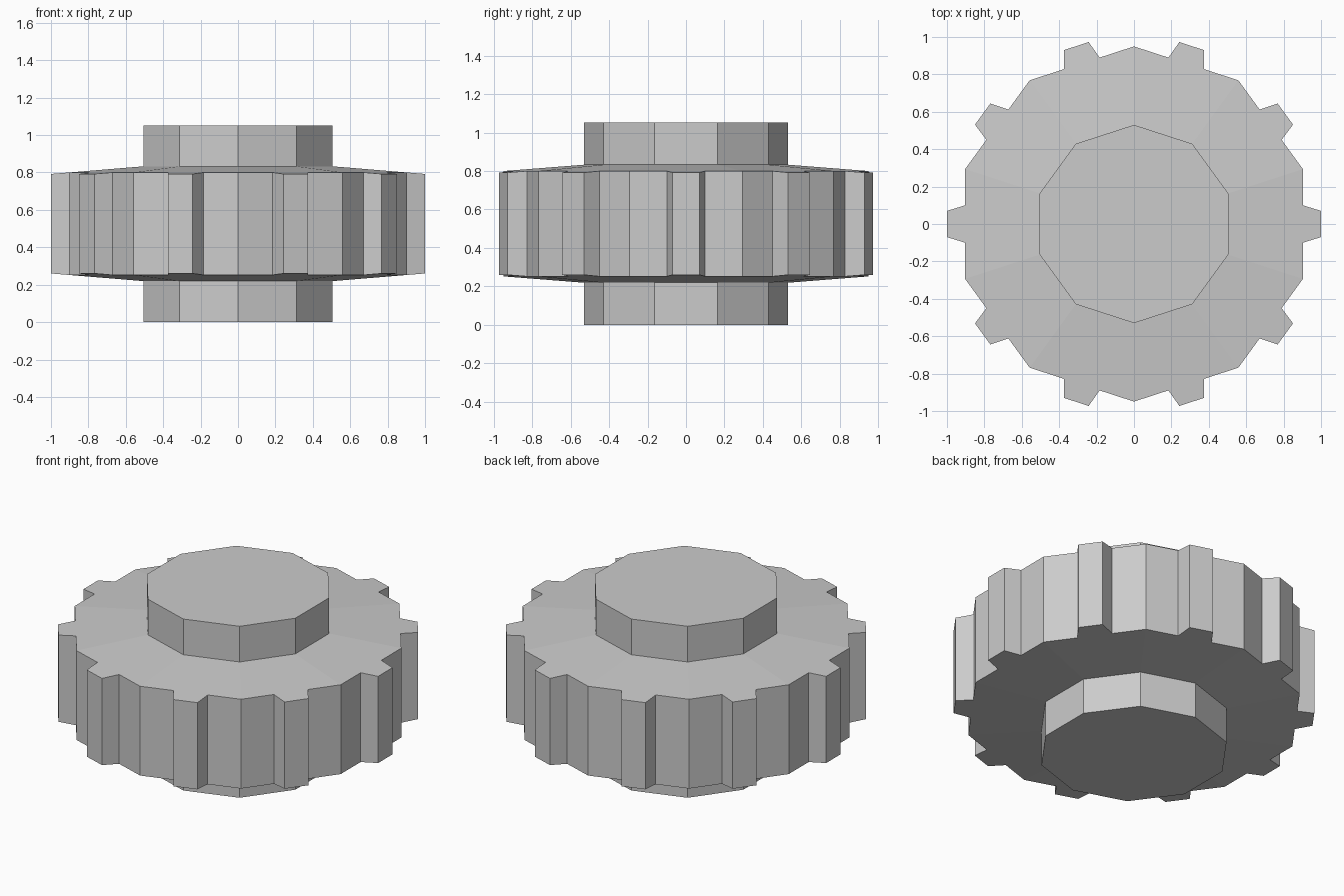
import bpy, bmesh, math
from mathutils import Matrix, Vector

if "Cube" in bpy.data.objects:
    bpy.data.objects.remove(bpy.data.objects["Cube"], do_unlink=True)

SIDES = 10
STEP = 2 * math.pi / SIDES
MID, HALF = 0.526, 0.526        # centre height and half height of the hub
HUB, ROOT, TIP = 0.504, 0.903, 1.0   # distances of hub wall, rim wall and tooth tip
FACE_HUB, FACE_ROOT = 0.307, 0.274   # half thickness of the wheel at hub and rim
SLOPE = (FACE_HUB - FACE_ROOT) / (ROOT - HUB)

grey = bpy.data.materials.new("plain grey")
grey.use_nodes = True
colour = (0.6, 0.6, 0.6, 1)
grey.diffuse_color = colour
bsdf = next(n for n in grey.node_tree.nodes if n.type == 'BSDF_PRINCIPLED')
bsdf.inputs["Base Color"].default_value = colour

bm = bmesh.new()


def add_face(points, turn):
    bm.faces.new([bm.verts.new(turn @ Vector(p)) for p in points])


def half_thickness(x):
    return FACE_HUB - SLOPE * (x - HUB)


half_hub = HUB * math.tan(STEP / 2)
half_rim = ROOT * math.tan(STEP / 2)
# Edge of one sector: rim, tooth flank, tooth tip, flank, rim
outline = [(ROOT, -half_rim), (ROOT, -0.1), (TIP, -0.07),
           (TIP, 0.07), (ROOT, 0.1), (ROOT, half_rim)]
sloped = outline + [(HUB, half_hub), (HUB, -half_hub)]

for i in range(SIDES):
    turn = Matrix.Translation((0, 0, MID)) @ Matrix.Rotation(i * STEP, 4, 'Z')
    for s in (1, -1):
        # Sloped wheel face including the tooth
        add_face([(x, y, s * half_thickness(x)) for x, y in sloped], turn)
        # Hub wall
        add_face([(HUB, -half_hub, s * FACE_HUB), (HUB, half_hub, s * FACE_HUB),
                  (HUB, half_hub, s * HALF), (HUB, -half_hub, s * HALF)], turn)
    # Rim and tooth walls
    for (xa, ya), (xb, yb) in zip(outline, outline[1:]):
        za, zb = half_thickness(xa), half_thickness(xb)
        add_face([(xa, ya, -za), (xb, yb, -zb), (xb, yb, zb), (xa, ya, za)], turn)

# Flat hub ends
hub_radius = HUB / math.cos(STEP / 2)
for z in (-HALF, HALF):
    ring = [(hub_radius * math.cos((i + 0.5) * STEP),
             hub_radius * math.sin((i + 0.5) * STEP), z) for i in range(SIDES)]
    add_face(ring, Matrix.Translation((0, 0, MID)))

bmesh.ops.remove_doubles(bm, verts=bm.verts, dist=0.0005)
bmesh.ops.recalc_face_normals(bm, faces=bm.faces)

mesh = bpy.data.meshes.new("toothed_wheel_with_hub")
bm.to_mesh(mesh)
bm.free()
mesh.materials.append(grey)
wheel = bpy.data.objects.new("toothed_wheel_with_hub", mesh)
bpy.context.collection.objects.link(wheel)
